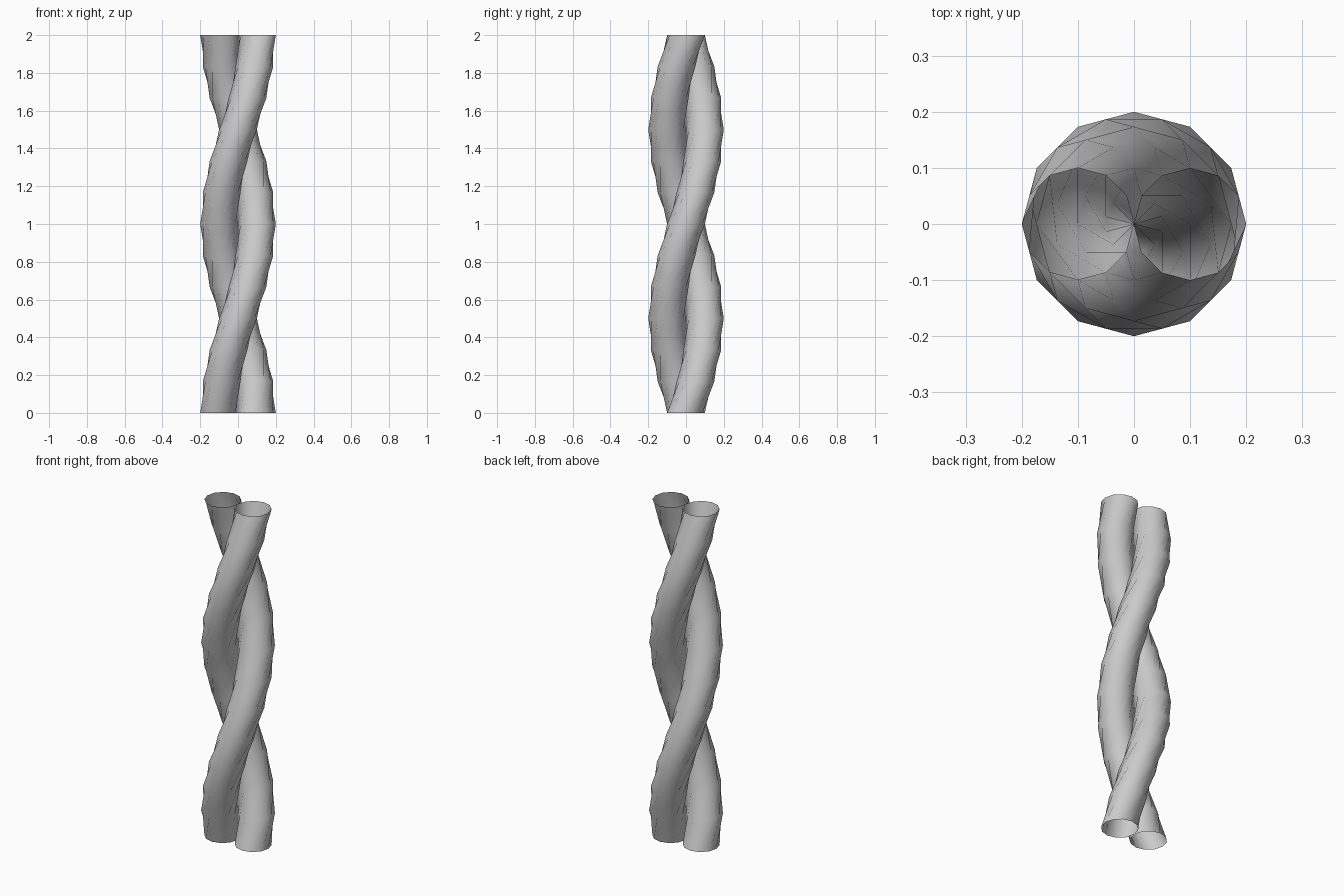
import bpy, bmesh
from math import pi, cos, sin

if "Cube" in bpy.data.objects:
    bpy.data.objects.remove(bpy.data.objects["Cube"])

SIDES, STEPS = 12, 12
HEIGHT, RADIUS, OFFSET = 2.0, 0.1, 0.1


def twisted_strand(name, start):
    """Open tube: a circle swept one full turn around the z axis."""
    bm = bmesh.new()
    rings = []
    for s in range(STEPS + 1):
        turn = start + 2 * pi * s / STEPS
        ring = []
        for i in range(SIDES):
            a = 2 * pi * i / SIDES
            x, y = OFFSET + RADIUS * cos(a), RADIUS * sin(a)
            ring.append(bm.verts.new((x * cos(turn) - y * sin(turn),
                                      x * sin(turn) + y * cos(turn),
                                      HEIGHT * s / STEPS)))
        rings.append(ring)
    for low, high in zip(rings, rings[1:]):
        for i in range(SIDES):
            j = (i + 1) % SIDES
            bm.faces.new((low[i], low[j], high[j], high[i])).smooth = True
    mesh = bpy.data.meshes.new(name)
    bm.to_mesh(mesh)
    bm.free()
    obj = bpy.data.objects.new(name, mesh)
    bpy.context.collection.objects.link(obj)
    return obj


# Two strands, half a turn apart
twisted_strand("strand_right", 0)
twisted_strand("strand_left", pi)
